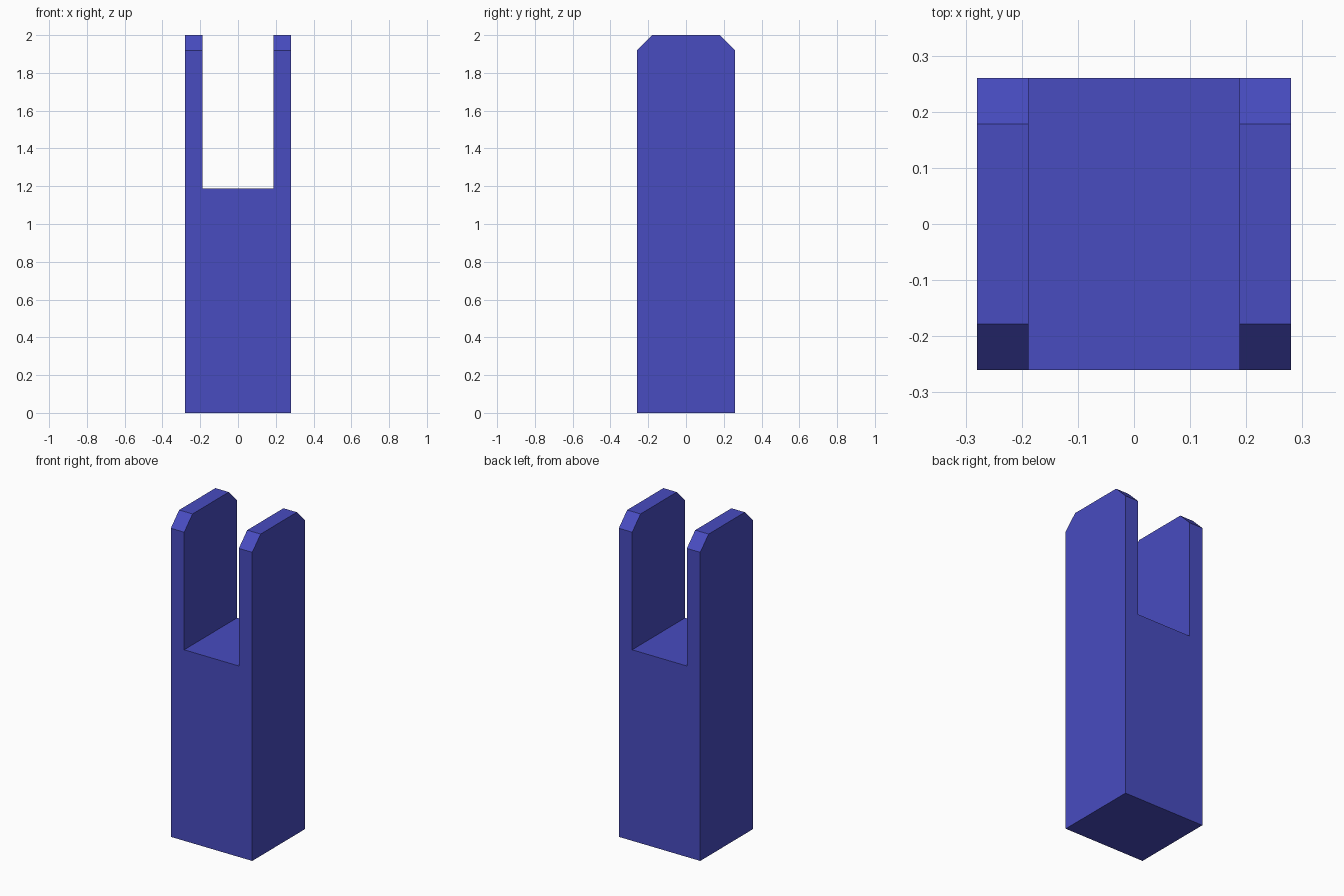
import bpy
import bmesh

if "Cube" in bpy.data.objects:
    bpy.data.objects.remove(bpy.data.objects["Cube"])

HALF_X, HALF_Y, HEIGHT = 0.28, 0.26, 2.0
SLOT_X, SLOT_Z, CHAMFER = 0.188, 1.187, 0.082

blue = bpy.data.materials.new("blue")
blue.diffuse_color = (0.065, 0.072, 0.53, 1.0)
blue.use_nodes = True
blue.node_tree.nodes["Principled BSDF"].inputs["Base Color"].default_value = blue.diffuse_color

# Slotted post: U-shaped front profile, mirrored about x = 0
right = [(HALF_X, 0), (HALF_X, HEIGHT), (SLOT_X, HEIGHT), (SLOT_X, SLOT_Z)]
profile = right + [(-x, z) for x, z in reversed(right)]

bm = bmesh.new()
face = bm.faces.new([bm.verts.new((x, -HALF_Y, z)) for x, z in profile])
extruded = bmesh.ops.extrude_face_region(bm, geom=[face], use_keep_orig=True)
new_verts = [g for g in extruded["geom"] if isinstance(g, bmesh.types.BMVert)]
bmesh.ops.translate(bm, verts=new_verts, vec=(0, 2 * HALF_Y, 0))
bmesh.ops.recalc_face_normals(bm, faces=bm.faces[:])

# Chamfer the front and back top edges of both prongs
top_edges = [e for e in bm.edges
             if all(v.co.z > HEIGHT - 0.001 for v in e.verts)
             and abs(e.verts[0].co.y - e.verts[1].co.y) < 0.001]
bmesh.ops.bevel(bm, geom=top_edges, offset=CHAMFER, offset_type='OFFSET',
                segments=1, profile=0.5, affect='EDGES')
bmesh.ops.recalc_face_normals(bm, faces=bm.faces[:])

mesh = bpy.data.meshes.new("slotted_post")
bm.to_mesh(mesh)
bm.free()
mesh.materials.append(blue)
post = bpy.data.objects.new("slotted_post", mesh)
bpy.context.collection.objects.link(post)
